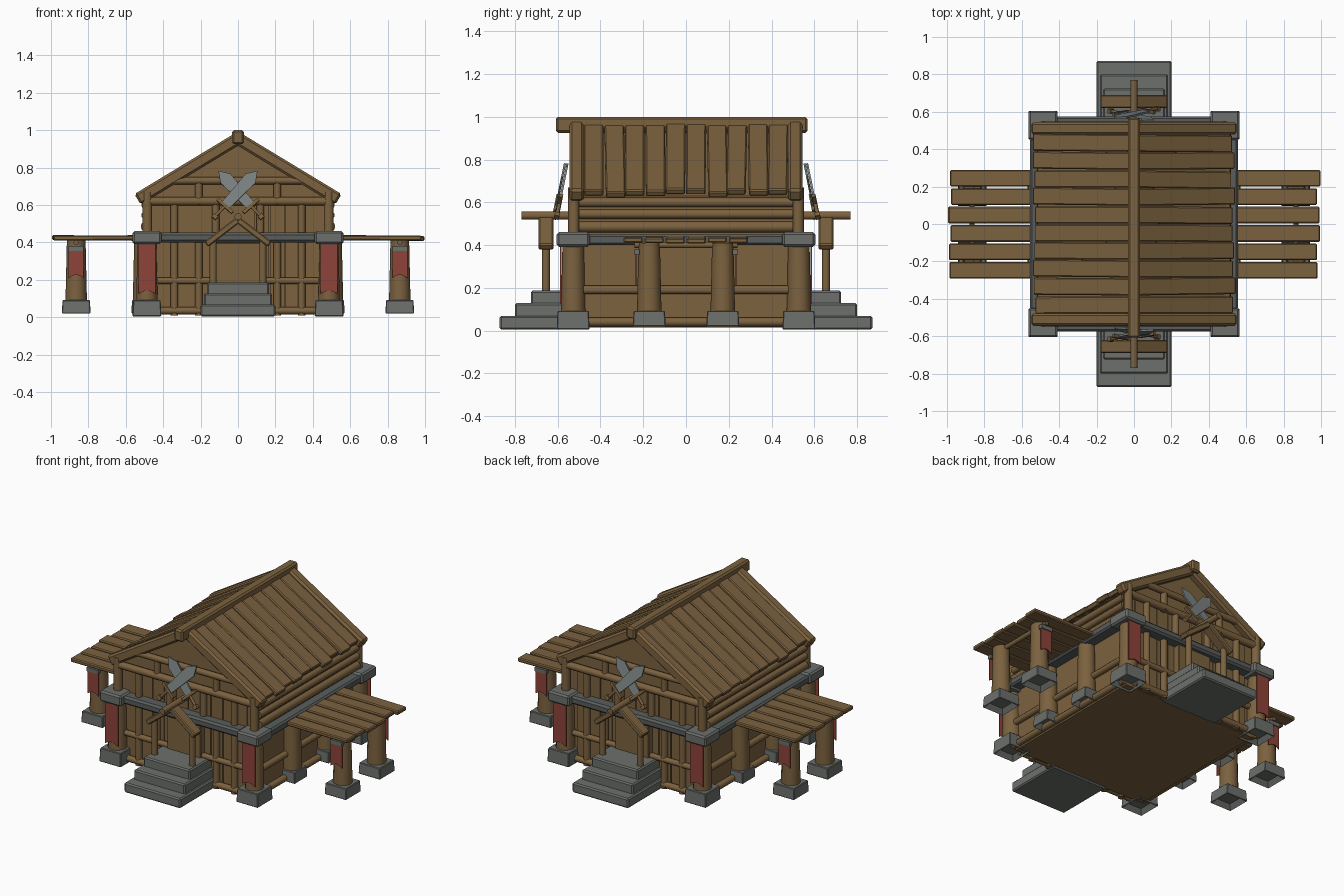
import bpy, bmesh, math, random
from mathutils import Matrix, Vector

random.seed(4)
if "Cube" in bpy.data.objects:
    bpy.data.objects.remove(bpy.data.objects["Cube"])


def material(name, rgb):
    m = bpy.data.materials.new(name)
    m.use_nodes = True
    m.diffuse_color = (*rgb, 1)
    m.node_tree.nodes["Principled BSDF"].inputs["Base Color"].default_value = (*rgb, 1)
    return m


WOOD = material("brown wood", (0.2, 0.122, 0.05))
STONE = material("grey stone", (0.15, 0.16, 0.148))
DARK = material("dark stone", (0.1, 0.11, 0.107))
RED = material("red cloth", (0.27, 0.056, 0.042))
STEEL = material("blade steel", (0.2, 0.225, 0.225))
ID = Matrix.Identity(4)


def finish(name, bm, mat, M):
    bmesh.ops.transform(bm, matrix=M, verts=bm.verts)
    bmesh.ops.recalc_face_normals(bm, faces=bm.faces)
    me = bpy.data.meshes.new(name)
    bm.to_mesh(me)
    bm.free()
    me.materials.append(mat)
    ob = bpy.data.objects.new(name, me)
    bpy.context.collection.objects.link(ob)
    return ob


def box(name, lo, hi, mat, M=ID, bevel=0, taper=1, hollow=False):
    lo, hi = Vector(lo), Vector(hi)
    bm = bmesh.new()
    bmesh.ops.create_cube(bm, size=1)
    for v in bm.verts:
        if v.co.z > 0:
            v.co.x *= taper
            v.co.y *= taper
    size = hi - lo
    bmesh.ops.transform(bm, verts=bm.verts, matrix=Matrix.Translation((lo + hi) / 2)
                        @ Matrix.Diagonal((*size, 1)))
    if bevel:
        bmesh.ops.bevel(bm, geom=bm.edges[:], offset=bevel, segments=1, affect='EDGES')
    ob = finish(name, bm, mat, M)
    if hollow:
        bm = bmesh.new()
        bm.from_mesh(ob.data)
        bm.faces.ensure_lookup_table()
        low = min(bm.faces, key=lambda f: f.calc_center_median().z)
        bmesh.ops.inset_region(bm, faces=[low], thickness=0.03)
        bmesh.ops.translate(bm, verts=low.verts, vec=(0, 0, 0.03))
        bm.to_mesh(ob.data)
        bm.free()
    return ob


def log(name, a, b, r1, r2=None, M=ID, sides=10, mat=WOOD):
    a, b = Vector(a), Vector(b)
    d = b - a
    bm = bmesh.new()
    bmesh.ops.create_cone(bm, cap_ends=True, segments=sides, radius1=r1,
                          radius2=r2 or r1, depth=d.length)
    for f in bm.faces:
        f.smooth = len(f.verts) == 4
    T = Matrix.Translation((a + b) / 2) @ d.to_track_quat('Z', 'Y').to_matrix().to_4x4()
    return finish(name, bm, mat, M @ T)


def prism(name, pts, y0, y1, mat, M=ID):
    bm = bmesh.new()
    f = bm.faces.new([bm.verts.new((x, y0, z)) for x, z in pts])
    g = bmesh.ops.extrude_face_region(bm, geom=[f])["geom"]
    bmesh.ops.translate(bm, vec=(0, y1 - y0, 0),
                        verts=[v for v in g if isinstance(v, bmesh.types.BMVert)])
    return finish(name, bm, mat, M)


def board(name, a, b, y0, y1, thick, M=ID, bevel=0.006):
    # Sloping board running from a to b in the xz plane
    a, b = Vector((a[0], 0, a[1])), Vector((b[0], 0, b[1]))
    d = (b - a).normalized()
    T = Matrix.Translation(a) @ Vector((1, 0, 0)).rotation_difference(d).to_matrix().to_4x4()
    return box(name, (0, y0, -thick / 2), ((b - a).length, y1, thick / 2), WOOD, M @ T, bevel)


def pillar(name, x, y, z0, top, base=0.077):
    box(name + "_base", (x - base, y - base, z0), (x + base, y + base, 0.092), STONE,
        bevel=0.004, taper=0.95, hollow=True)
    log(name, (x, y, z0 + 0.04), (x, y, top), 0.058, 0.05, sides=12)


def banner(name, x, y, half, z0, z1, M):
    notch = [(x - half, z1), (x - half, z0), (x - half / 2, z0 + 0.012), (x, z0 + 0.018),
             (x + half / 2, z0 + 0.012), (x + half, z0), (x + half, z1)]
    prism(name, notch, y, y + 0.006, RED, M)
    box(name + "_clasp", (x - half, y - 0.006, z1 - 0.005), (x + half, y + 0.02, z1 + 0.02), STONE, M)


# Hall body with gable ends
box("hall_body", (-0.48, -0.5, 0.015), (0.48, 0.5, 0.45), WOOD)
prism("gable_body", [(-0.495, 0.44), (0.495, 0.44), (0.495, 0.63), (0, 0.93), (-0.495, 0.63)],
      -0.5, 0.5, WOOD)

# Both ends are alike, one turned half way round
for end, M in (("front", ID), ("back", Matrix.Rotation(math.pi, 4, 'Z'))):
    # Wall planks
    for i in range(10):
        x = -0.42 + i * 0.084
        d = random.uniform(0.004, 0.014)
        box(end + "_lower_plank", (x + 0.003, -0.5 - d, 0.02), (x + 0.081, -0.49, 0.42), WOOD, M)
        box(end + "_upper_plank", (x + 0.003, -0.5 - d, 0.44), (x + 0.081, -0.49, 0.62), WOOD, M)
    # Horizontal timber
    for z, half, r in ((0.035, 0.43, 0.02), (0.195, 0.43, 0.018), (0.62, 0.5, 0.023), (0.73, 0.34, 0.02)):
        log(end + "_rail", (-half, -0.525, z), (half, -0.525, z), r, M=M)
    box(end + "_door", (-0.12, -0.55, 0.18), (0.12, -0.5, 0.4), WOOD, M, bevel=0.005)
    box(end + "_stone_beam", (-0.42, -0.575, 0.4), (0.42, -0.48, 0.452), DARK, M, bevel=0.012)
    # Uprights, entry posts, canopy slopes and barge boards
    for s in (-1, 1):
        for x, z0, z1 in ((0.34, 0.01, 0.4), (0.21, 0.01, 0.4), (0.34, 0.45, 0.62),
                          (0.21, 0.6, 0.72), (0.12, 0.45, 0.62)):
            log(end + "_upright", (s * x, -0.52, z0), (s * x, -0.52, z1), 0.021, M=M)
        log(end + "_entry_post", (s * 0.133, -0.655, 0.185), (s * 0.133, -0.655, 0.42), 0.019, M=M)
        log(end + "_upper_corner_post", (s * 0.485, -0.525, 0.44), (s * 0.485, -0.525, 0.67), 0.027, M=M)
        board(end + "_canopy_slope", (0, 0.52), (s * 0.17, 0.39), -0.69, -0.62, 0.034, M)
        board(end + "_barge_board", (0, 0.955), (s * 0.537, 0.63), -0.545, -0.478, 0.066, M, 0.012)
        banner(end + "_corner_banner", s * 0.487, -0.589, 0.046, 0.125, 0.395, M)
        banner(end + "_porch_banner", s * 0.865, -0.237, 0.04, 0.21, 0.36, M)
    log(end + "_canopy_pole", (0, -0.77, 0.538), (0, -0.5, 0.538), 0.019, M=M)
    # Stone steps
    for half, y, z0, z1 in ((0.2, 0.872, 0.005, 0.068), (0.182, 0.8, 0.06, 0.128), (0.165, 0.725, 0.12, 0.187)):
        box(end + "_step", (-half, -y, z0), (half, -0.49, z1), STONE, M, bevel=0.008)
    # Crossed swords leaning on the gable
    for s in (-1, 1):
        S = (M @ Matrix.Translation((0, -0.583 - s * 0.006, 0.67)) @ Matrix.Rotation(-0.2, 4, 'X')
             @ Matrix.Rotation(s * 0.74, 4, 'Y'))
        prism(end + "_sword_blade", [(-0.026, -0.1), (0.026, -0.1), (0.036, 0.1), (0, 0.155), (-0.036, 0.1)],
              -0.005, 0.005, STEEL, S)
        box(end + "_sword_guard", (-0.055, -0.01, -0.112), (0.055, 0.01, -0.095), WOOD, S)
        log(end + "_sword_grip", (0, 0, -0.18), (0, 0, -0.1), 0.009, M=S, sides=6)
        box(end + "_sword_pommel", (-0.014, -0.012, -0.195), (0.014, 0.012, -0.172), WOOD, S)

# Corner pillars with stone capitals
for sx in (-1, 1):
    for sy in (-1, 1):
        x, y = sx * 0.487, sy * 0.528
        pillar("corner_pillar", x, y, 0.005, 0.41)
        box("corner_capital", (x - 0.077, y - 0.077, 0.392), (x + 0.077, y + 0.077, 0.46), STONE, bevel=0.01)
        # Porch pillars, outer and against the wall
        pillar("outer_porch_pillar", sx * 0.865, sy * 0.172, 0.02, 0.41)
        pillar("inner_porch_pillar", sx * 0.505, sy * 0.172, 0.02, 0.41, 0.065)

for s in (-1, 1):
    # Side walls
    box("side_stone_beam", (s * 0.515 - 0.04, -0.46, 0.4), (s * 0.515 + 0.04, 0.46, 0.45), DARK, bevel=0.01)
    for z, r in ((0.04, 0.021), (0.19, 0.02), (0.485, 0.026), (0.545, 0.022), (0.6, 0.022)):
        log("side_rail", (s * 0.495, -0.5, z), (s * 0.495, 0.5, z), r)
    # Main roof planks
    for i in range(10):
        y = -0.48 + i * 0.096
        e = random.uniform(-0.012, 0.012)
        lift = random.uniform(-0.005, 0.007)
        ob = board("roof_plank", (0, 0.962 + lift), (s * (0.525 + e), 0.644 + lift - e * 0.6),
                   y + 0.002, y + 0.094, 0.032)
        # Slight skew, as hand-laid planks
        for v in ob.data.vertices:
            if abs(v.co.x) > 0.3:
                v.co.y += e * 0.6
    # Porch roof planks
    for i in range(6):
        y = -0.292 + i * 0.0985
        end = 0.985 + random.uniform(-0.007, 0.012)
        lift = random.uniform(-0.004, 0.004)
        board("porch_roof_plank", (s * 0.515, 0.425 + lift), (s * end, 0.423 - lift), y, y + 0.089, 0.026)
    log("porch_beam", (s * 0.865, -0.24, 0.4), (s * 0.865, 0.24, 0.4), 0.014)

# Ridge beam
box("ridge_beam", (-0.031, -0.608, 0.925), (0.031, 0.568, 1.0), WOOD, bevel=0.01)
